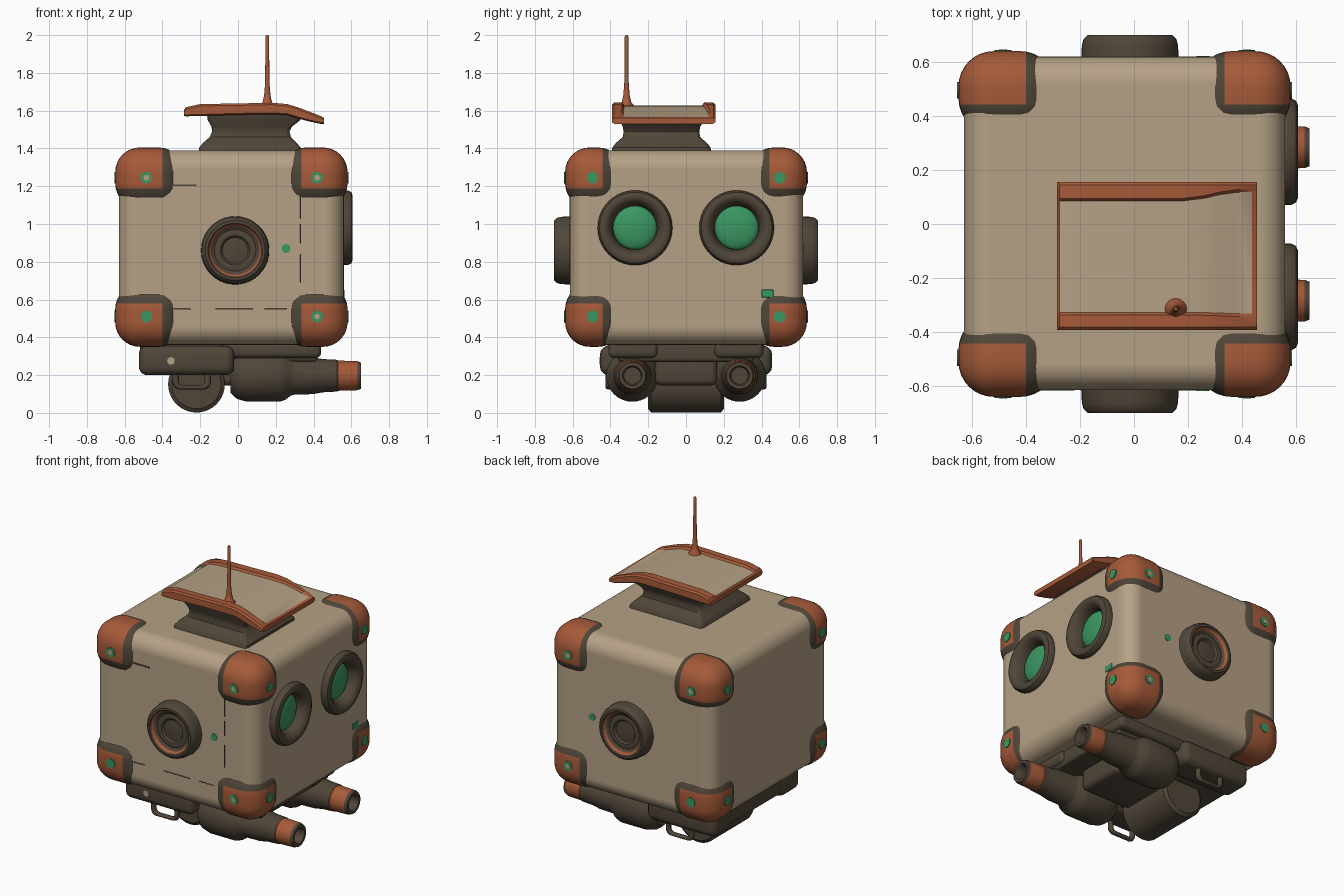
import bpy, bmesh, math
from mathutils import Vector

if "Cube" in bpy.data.objects:
    bpy.data.objects.remove(bpy.data.objects["Cube"])


def material(name, rgb):
    lin = [((c / 255 + 0.055) / 1.055) ** 2.4 for c in rgb]
    m = bpy.data.materials.new(name)
    m.diffuse_color = (*lin, 1)
    m.use_nodes = True
    m.node_tree.nodes["Principled BSDF"].inputs["Base Color"].default_value = m.diffuse_color
    return m


BEIGE, ORANGE, DARK, GREEN = range(4)
MATS = [material("beige_paint", (181, 161, 133)), material("rust_orange", (166, 90, 57)),
        material("dark_metal", (80, 70, 57)), material("green_glass", (58, 151, 97))]


def finish(name, bm, angle=35):
    bmesh.ops.recalc_face_normals(bm, faces=bm.faces)
    me = bpy.data.meshes.new(name)
    bm.to_mesh(me)
    bm.free()
    for m in MATS:
        me.materials.append(m)
    for p in me.polygons:
        p.use_smooth = True
    me.set_sharp_from_angle(angle=math.radians(angle))
    ob = bpy.data.objects.new(name, me)
    bpy.context.collection.objects.link(ob)
    return ob


def rounded_box(lo, hi, r, seg=5):
    lo, hi = Vector(lo), Vector(hi)
    bm = bmesh.new()
    bmesh.ops.create_cube(bm, size=1)
    for v in bm.verts:
        v.co = [(lo[i] + hi[i]) / 2 + v.co[i] * (hi[i] - lo[i]) for i in range(3)]
    bmesh.ops.bevel(bm, geom=bm.edges[:], offset=r, segments=seg, profile=0.5, affect='EDGES')
    return bm


def box(name, lo, hi, r, mat, seg=5):
    bm = rounded_box(lo, hi, r, seg)
    for f in bm.faces:
        f.material_index = mat
    return finish(name, bm)


def skin(bm, rings, mat, cap=True):
    """Join closed rings of points; mat(i, j) gives the colour of each quad."""
    vs = [[bm.verts.new(p) for p in ring] for ring in rings]
    n = len(vs[0])
    for i in range(len(vs) - 1):
        for j in range(n):
            k = (j + 1) % n
            f = bm.faces.new((vs[i][j], vs[i][k], vs[i + 1][k], vs[i + 1][j]))
            f.material_index = mat(i, j)
    if cap:
        for i, m in ((0, mat(0, 0)), (-1, mat(len(vs) - 2, 0))):
            bm.faces.new(vs[i]).material_index = m


def lathe(name, profile, origin, axis, mat, bands=None, n=40):
    """profile: (radius, height) pairs turned around the axis; bands recolour steps."""
    rot = Vector((0, 0, 1)).rotation_difference(Vector(axis)).to_matrix()
    rings = [[Vector(origin) + rot @ Vector((max(r, 0.0005) * math.cos(2 * math.pi * j / n),
                                             max(r, 0.0005) * math.sin(2 * math.pi * j / n), h))
              for j in range(n)] for r, h in profile]
    bm = bmesh.new()
    skin(bm, rings, lambda i, j: (bands or {}).get(i, mat))
    return finish(name, bm)


# main body
body = box("body", (-0.63, -0.615, 0.36), (0.56, 0.62, 1.39), 0.1, BEIGE, 8)

# corner guards with a dark inner border, and their bolts
for sx in (-1, 1):
    for sy in (-1, 1):
        for sz in (0, 1):
            xo, xi, xc = ((-0.65, -0.29, -0.40), (0.58, 0.23, 0.335))[sx > 0]
            yo, yi, yc = sy * 0.64, sy * 0.335, sy * 0.442
            zo, zi, zc = ((0.35, 0.68, 0.58), (1.405, 1.085, 1.187))[sz]
            a, b = (xo, yo, zo), (xi, yi, zi)
            bm = rounded_box([min(p, q) for p, q in zip(a, b)],
                             [max(p, q) for p, q in zip(a, b)], 0.13, 8)
            cut = Vector((xc, yc, zc))
            out = Vector((sx, sy, 1 if sz else -1))
            for ax in range(3):
                no = Vector((0, 0, 0))
                no[ax] = 1
                bmesh.ops.bisect_plane(bm, geom=bm.verts[:] + bm.edges[:] + bm.faces[:],
                                       plane_co=cut, plane_no=no)
            for f in bm.faces:
                d = f.calc_center_median() - cut
                f.material_index = ORANGE if all(d[i] * out[i] > 0 for i in range(3)) else DARK
            finish("corner_guard", bm)
            bx, bz = (-0.485 if sx < 0 else 0.418), (1.245 if sz else 0.51)
            bolt = [(0.031, -0.015), (0.031, 0.005), (0.015, 0.005), (0.015, 0.006), (0, 0.006)]
            centre = {2: BEIGE, 3: BEIGE} if sz or sx > 0 else None
            lathe("guard_bolt", bolt if centre else bolt[:2], (bx, yo, bz), (0, sy, 0), GREEN, centre, 16)
            lathe("guard_bolt", bolt[:2], (xo, sy * 0.495, bz), (sx, 0, 0), GREEN, None, 16)

# eyes sunk into the right-hand face
for y in (-0.27, 0.268):
    cutter = lathe("eye_cutter", [(0.15, -0.08), (0.15, 0.05)], (0.56, y, 0.98), (1, 0, 0), BEIGE)
    cutter.hide_render = True
    cutter.hide_viewport = True
    mod = body.modifiers.new("eye_hole", 'BOOLEAN')
    mod.operation, mod.object, mod.solver = 'DIFFERENCE', cutter, 'EXACT'
    lathe("eye_ring", [(0.185, -0.07), (0.198, 0.0), (0.198, 0.022), (0.188, 0.04), (0.172, 0.047),
                       (0.155, 0.045), (0.138, 0.032), (0.13, 0.018), (0.123, 0.005), (0.116, -0.035),
                       (0.116, -0.07)], (0.56, y, 0.98), (1, 0, 0), DARK)
    lathe("eye_lens", [(0.116, -0.05)] + [(0.116 * math.cos(t * math.pi / 16),
                                           -0.03 + 0.035 * math.sin(t * math.pi / 16))
                                          for t in range(9)], (0.56, y, 0.98), (1, 0, 0), GREEN)
flat = body.modifiers.new("flat_sides", 'WEIGHTED_NORMAL')
flat.weight = 100
flat.keep_sharp = True

# round side hubs, with a small green light beside each
for s in (-1, 1):
    lathe("side_hub", [(0.182, -0.03), (0.178, 0.045), (0.172, 0.068), (0.158, 0.082), (0.144, 0.083),
                       (0.138, 0.074), (0.128, 0.06), (0.11, 0.05), (0.09, 0.055), (0.078, 0.052),
                       (0.068, 0.04), (0.05, 0.042), (0, 0.045)],
          (-0.015, s * 0.617, 0.86), (0, s, 0), DARK, {5: ORANGE})
    y = -0.615 if s < 0 else 0.62
    lathe("side_light", [(0.024, -0.01), (0.024, 0.003)], (0.255, y, 0.87), (0, s, 0), GREEN, None, 12)

# worn panel seams on the front and a light on the right-hand face
for z0, z1 in ((0.69, 0.84), (0.9, 1.0), (1.03, 1.15)):
    box("panel_seam", (0.329, -0.617, z0), (0.334, -0.6, z1), 0.001, DARK, 1)
for x0, x1 in ((-0.34, -0.25), (-0.12, 0.08), (0.14, 0.26)):
    box("panel_seam", (x0, -0.617, 0.547), (x1, -0.6, 0.552), 0.001, DARK, 1)
box("panel_seam", (-0.35, -0.617, 1.2), (-0.22, -0.6, 1.21), 0.001, DARK, 1)
box("face_light", (0.55, 0.4, 0.612), (0.563, 0.462, 0.652), 0.002, GREEN, 1)


# flared neck on the roof
def round_rect(x0, x1, y0, y1, z, r=0.025):
    pts = []
    for k, (cx, cy) in enumerate(((x1 - r, y1 - r), (x0 + r, y1 - r), (x0 + r, y0 + r), (x1 - r, y0 + r))):
        for t in range(5):
            a = math.pi / 2 * (k + t / 4)
            pts.append((cx + r * math.cos(a), cy + r * math.sin(a), z))
    return pts


bm = bmesh.new()
skin(bm, [round_rect(*s) for s in (
    (-0.21, 0.335, -0.395, 0.135, 1.37), (-0.205, 0.332, -0.39, 0.13, 1.405),
    (-0.185, 0.31, -0.37, 0.11, 1.43), (-0.15, 0.28, -0.335, 0.075, 1.46),
    (-0.137, 0.272, -0.33, 0.07, 1.49), (-0.14, 0.285, -0.335, 0.075, 1.515),
    (-0.16, 0.33, -0.35, 0.1, 1.55), (-0.165, 0.34, -0.355, 0.105, 1.585))], lambda i, j: DARK)
finish("roof_neck", bm)

# roof plate: raised rails, beige inset panel, drooping right end
# columns: x, bottom, top, rear rail width, front rail width, panel depth
stations = [(-0.285, 1.572, 1.605, 0.06, 0.055, 0.004), (-0.276, 1.57, 1.618, 0.06, 0.055, 0.008),
            (-0.2, 1.572, 1.635, 0.06, 0.055, 0.014), (0.0, 1.578, 1.638, 0.06, 0.055, 0.014),
            (0.18, 1.58, 1.642, 0.06, 0.055, 0.014), (0.26, 1.577, 1.635, 0.05, 0.054, 0.014),
            (0.32, 1.558, 1.617, 0.036, 0.052, 0.014), (0.38, 1.542, 1.594, 0.028, 0.05, 0.012),
            (0.437, 1.53, 1.572, 0.025, 0.05, 0.006), (0.455, 1.53, 1.562, 0.025, 0.05, 0.001)]
bm = bmesh.new()
skin(bm, [[(x, -0.392, b + 0.008), (x, -0.38, b), (x, 0.143, b), (x, 0.155, b + 0.008),
           (x, 0.155, t - 0.01), (x, 0.145, t), (x, 0.155 - w, t), (x, 0.145 - w, t - d),
           (x, -0.382 + v, t - d), (x, -0.392 + v, t), (x, -0.382, t), (x, -0.392, t - 0.01)]
          for x, b, t, w, v, d in stations],
     lambda i, j: BEIGE if j == 7 and 0 < i < len(stations) - 2 else ORANGE)
finish("roof_plate", bm)

# antenna
lathe("antenna", [(0.048, 1.59), (0.042, 1.625), (0.025, 1.645), (0.017, 1.68), (0.012, 1.74),
                  (0.01, 1.9), (0.01, 1.99), (0.006, 2.0)], (0.155, -0.315, 0), (0, 0, 1), ORANGE, None, 16)

# undercarriage
box("under_plate", (-0.5, -0.36, 0.27), (0.42, 0.36, 0.38), 0.02, DARK)
box("rear_slab", (-0.52, -0.42, 0.22), (-0.08, 0.42, 0.38), 0.04, DARK)
box("centre_box", (-0.1, -0.165, 0.145), (0.28, 0.165, 0.34), 0.035, DARK)
lathe("roller", [(0.13, -0.2), (0.15, -0.185), (0.15, 0.185), (0.13, 0.2)], (-0.22, 0, 0.152), (0, 1, 0), DARK)
lathe("pod_bolt", [(0.02, -0.01), (0.02, 0.003)], (-0.355, -0.455, 0.275), (0, -1, 0), BEIGE, None, 12)
for s in (-1, 1):
    def side(name, x0, x1, y0, y1, z0, z1, r):
        ys = sorted((s * y0, s * y1))
        box(name, (x0, ys[0], z0), (x1, ys[1], z1), r, DARK)
    side("side_pod", -0.525, -0.02, 0.25, 0.455, 0.2, 0.355, 0.045)
    side("barrel_mount", -0.08, 0.44, 0.15, 0.41, 0.29, 0.375, 0.03)
    # barrel with orange muzzle band
    lathe("barrel", [(0.09, -0.04), (0.115, -0.015), (0.125, 0.0), (0.138, 0.05), (0.138, 0.22),
                     (0.128, 0.25), (0.105, 0.28), (0.1, 0.3), (0.098, 0.39), (0.088, 0.45),
                     (0.084, 0.525), (0.08, 0.53), (0.077, 0.632), (0.07, 0.65), (0.052, 0.65),
                     (0.046, 0.64), (0.044, 0.54), (0, 0.54)],
          (0, s * 0.284, 0.197), (1, 0, 0), DARK, {10: ORANGE, 11: ORANGE})
    # carrying handle loop
    loop = [(p[0], p[1]) for p in round_rect(-0.33, -0.16, 0.135, 0.24, 0, 0.03)]
    bm = bmesh.new()
    rings = []
    for px, pz in loop + loop[:1]:
        d = Vector((px + 0.245, 0, pz - 0.1875)).normalized()
        rings.append([Vector((px, s * 0.41, pz)) + 0.017 * (d * math.cos(a) + Vector((0, 1, 0)) * math.sin(a))
                      for a in [k * math.pi / 4 for k in range(8)]])
    skin(bm, rings, lambda i, j: DARK, cap=False)
    bmesh.ops.remove_doubles(bm, verts=bm.verts, dist=0.0005)
    finish("handle", bm, 60)
